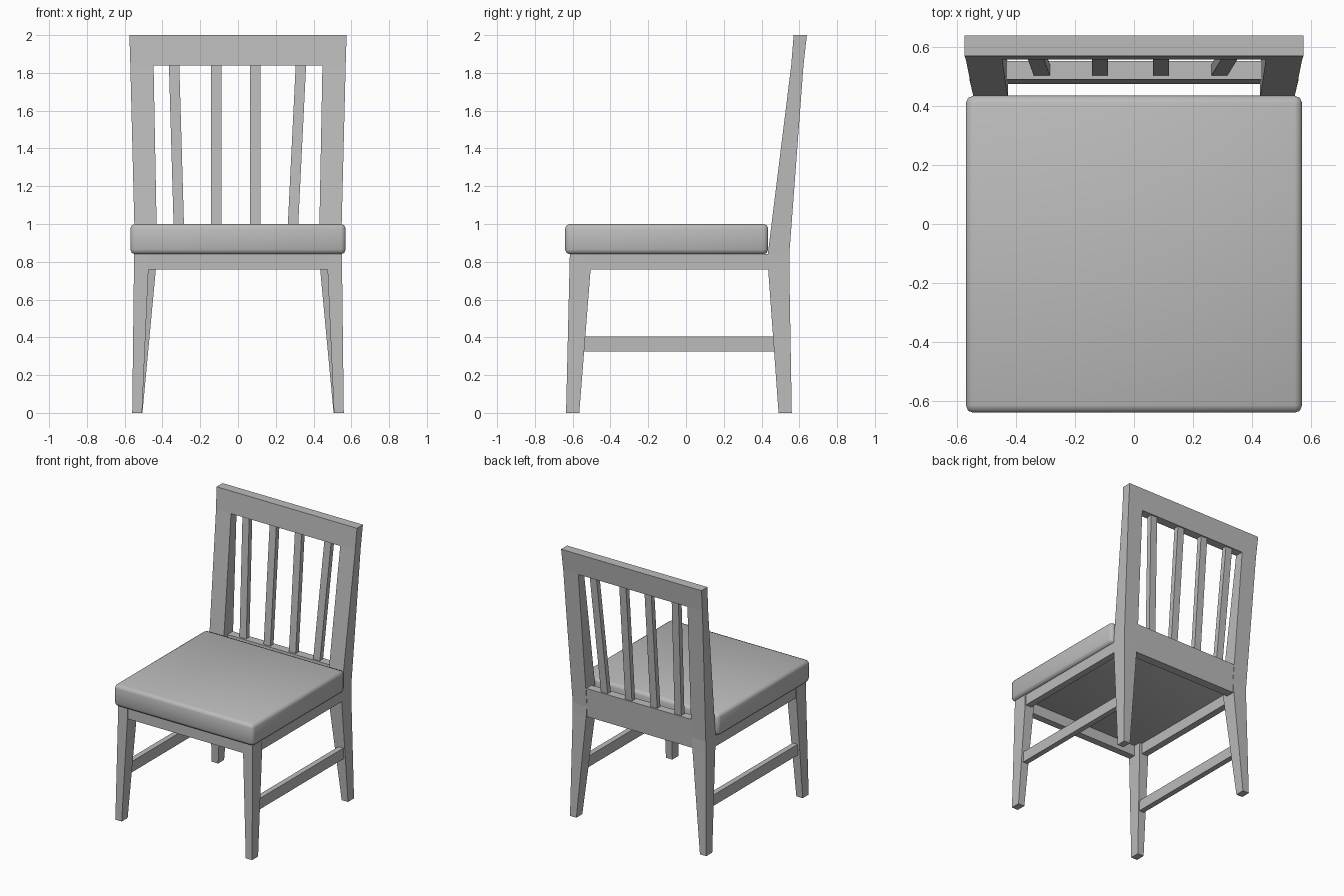
import bpy
import bmesh

cube = bpy.data.objects.get("Cube")
if cube:
    bpy.data.objects.remove(cube, do_unlink=True)

grey = bpy.data.materials.new("plain grey")
grey.use_nodes = True
colour = (0.5, 0.5, 0.5, 1)
grey.diffuse_color = colour
grey.node_tree.nodes["Principled BSDF"].inputs["Base Color"].default_value = colour


def loft(name, *sections, mirror=False):
    """Bar through rectangular sections, each (x0, x1, y0, y1, z)."""
    bm = bmesh.new()
    rings = [[bm.verts.new(p) for p in
              ((x0, y0, z), (x1, y0, z), (x1, y1, z), (x0, y1, z))]
             for x0, x1, y0, y1, z in sections]
    bm.faces.new(rings[0][::-1])
    bm.faces.new(rings[-1])
    for low, high in zip(rings, rings[1:]):
        for i in range(4):
            j = (i + 1) % 4
            bm.faces.new((low[i], low[j], high[j], high[i]))
    bmesh.ops.recalc_face_normals(bm, faces=bm.faces)
    mesh = bpy.data.meshes.new(name)
    bm.to_mesh(mesh)
    bm.free()
    mesh.materials.append(grey)
    obj = bpy.data.objects.new(name, mesh)
    bpy.context.collection.objects.link(obj)
    if mirror:
        obj.modifiers.new("Mirror", "MIRROR")
    return obj


def box(name, x0, x1, y0, y1, z0, z1, mirror=False):
    return loft(name, (x0, x1, y0, y1, z0), (x0, x1, y0, y1, z1), mirror=mirror)


# Seat cushion with softened edges
cushion = box("seat_cushion", -0.57, 0.57, -0.64, 0.435, 0.84, 1.0)
bevel = cushion.modifiers.new("Bevel", "BEVEL")
bevel.width = 0.025
bevel.segments = 2
for face in cushion.data.polygons:
    face.use_smooth = True

# Tapered front legs, and rear legs that continue as leaning back posts
loft("front_legs", (0.508, 0.56, -0.635, -0.565, 0),
     (0.474, 0.551, -0.617, -0.505, 0.76),
     (0.474, 0.55, -0.615, -0.505, 0.84), mirror=True)
loft("rear_legs_and_posts", (0.506, 0.558, 0.49, 0.56, 0),
     (0.435, 0.545, 0.435, 0.547, 0.76),
     (0.428, 0.545, 0.433, 0.547, 0.84),
     (0.447, 0.57, 0.557, 0.622, 1.84), mirror=True)

# Aprons under the seat and side stretchers
box("front_apron", -0.5, 0.5, -0.612, -0.56, 0.76, 0.84)
box("side_aprons", 0.495, 0.545, -0.56, 0.46, 0.76, 0.84, mirror=True)
box("side_stretchers", 0.5, 0.54, -0.56, 0.49, 0.325, 0.405, mirror=True)

# Lower and upper back rails
loft("lower_back_rail", (-0.45, 0.45, 0.475, 0.54, 0.76),
     (-0.45, 0.45, 0.49, 0.553, 0.975))
loft("upper_back_rail", (-0.57, 0.57, 0.557, 0.622, 1.84),
     (-0.575, 0.575, 0.57, 0.64, 2.0))

# Back slats fanning slightly outwards, given as left edge at foot and head
for number, (foot, head) in enumerate(
        ((-0.34, -0.366), (-0.143, -0.143), (0.064, 0.064), (0.262, 0.306)), 1):
    loft(f"back_slat_{number}", (foot, foot + 0.055, 0.503, 0.54, 0.96),
         (head, head + 0.055, 0.575, 0.612, 1.85))
